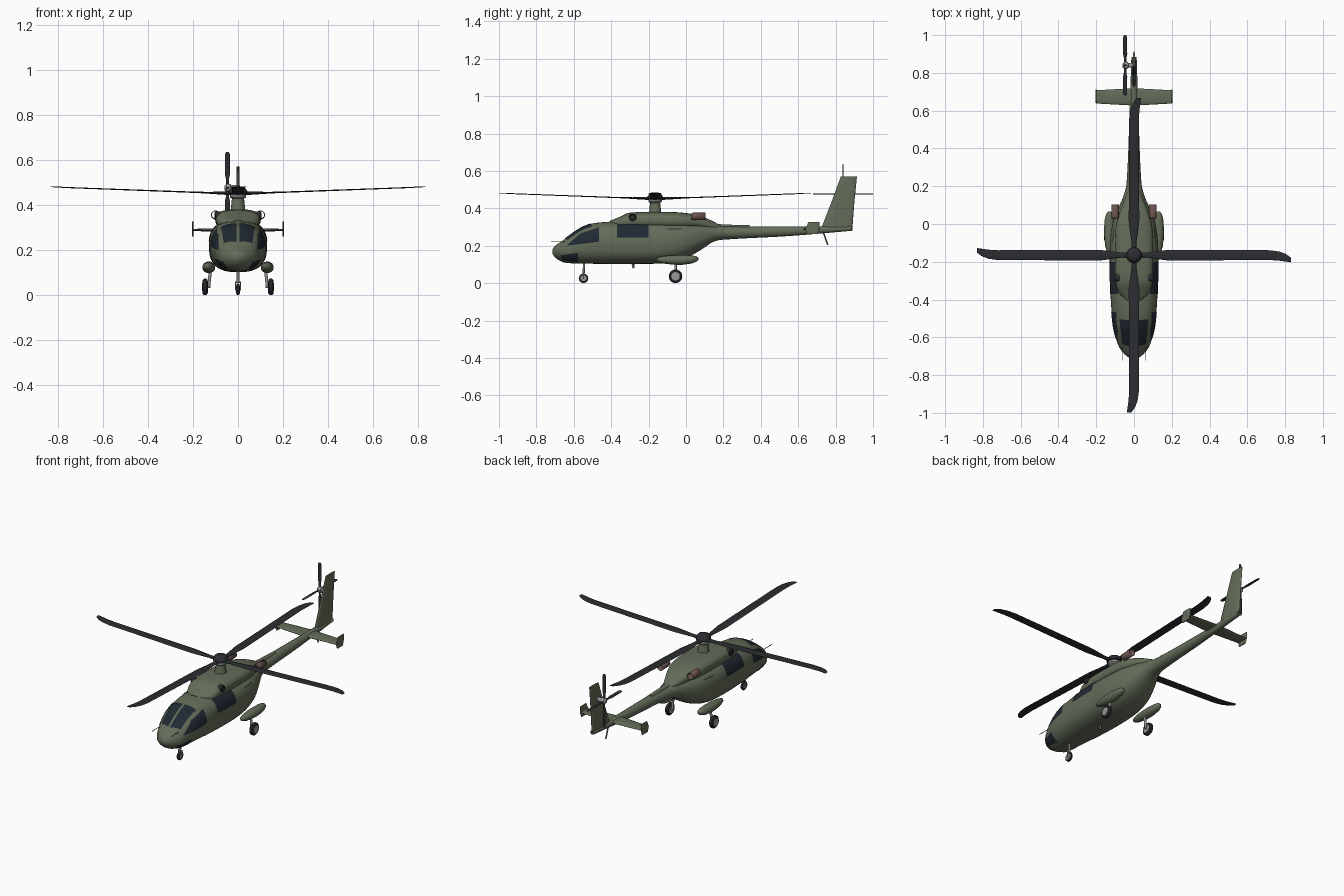
import bpy, bmesh
from math import sin, cos, pi, radians, copysign
from mathutils import Vector as V, Matrix

if "Cube" in bpy.data.objects:
    bpy.data.objects.remove(bpy.data.objects["Cube"])


def material(name, rgb):
    m = bpy.data.materials.new(name)
    m.diffuse_color = (*rgb, 1)
    m.use_nodes = True
    m.node_tree.nodes["Principled BSDF"].inputs["Base Color"].default_value = m.diffuse_color
    return m


OLIVE = material("olive_paint", (0.125, 0.15, 0.10))
GLASS = material("dark_glass", (0.014, 0.022, 0.032))
BLACK = material("rotor_black", (0.025, 0.026, 0.03))
STEEL = material("steel", (0.3, 0.31, 0.32))
RUST = material("burnt_metal", (0.14, 0.085, 0.075))


def finish(name, bm, mat, mirror=False, angle=35):
    bmesh.ops.recalc_face_normals(bm, faces=bm.faces)
    me = bpy.data.meshes.new(name)
    bm.to_mesh(me)
    bm.free()
    ob = bpy.data.objects.new(name, me)
    bpy.context.collection.objects.link(ob)
    me.materials.append(mat)
    bpy.ops.object.select_all(action='DESELECT')
    ob.select_set(True)
    bpy.context.view_layer.objects.active = ob
    bpy.ops.object.shade_smooth_by_angle(angle=radians(angle))
    if mirror:
        ob.modifiers.new("mirror", 'MIRROR')
    return ob


def ring(c, a, b, n=24, e=2.0):
    """Superellipse ring around c with half axes a and b."""
    p = lambda v: copysign(abs(v) ** (2 / e), v)
    return [V(c) + V(a) * p(cos(2 * pi * i / n)) + V(b) * p(sin(2 * pi * i / n)) for i in range(n)]


def loft(name, rings, mat, mirror=False, cap=True, matrix=None, angle=35):
    bm = bmesh.new()
    rows = [[bm.verts.new(p) for p in r] for r in rings]
    n = len(rows[0])
    for r, s in zip(rows, rows[1:]):
        for i in range(n):
            bm.faces.new((r[i], r[(i + 1) % n], s[(i + 1) % n], s[i]))
    if cap:
        bm.faces.new(rows[0])
        bm.faces.new(rows[-1])
    if matrix:
        bm.transform(matrix)
    return finish(name, bm, mat, mirror, angle)


def lathe(name, start, axis, profile, mat, mirror=False, n=24, cap=True):
    """Profile is (distance along axis, radius)."""
    d = V(axis).normalized()
    a = d.orthogonal().normalized()
    b = d.cross(a)
    return loft(name, [ring(V(start) + d * t, a * r, b * r, n) for t, r in profile], mat, mirror, cap)


def rod(name, p, q, r, mat, mirror=False, r2=None):
    d = V(q) - V(p)
    return lathe(name, p, d, [(0, r), (d.length, r2 or r)], mat, mirror, 12)


def section(table, y):
    """Smoothly interpolated (half width, bottom, top, exponent) at y."""
    k = max(0, min(len(table) - 2, sum(s[0] <= y for s in table) - 1))
    slope = lambda i, j: (table[min(i + 1, len(table) - 1)][j] - table[max(i - 1, 0)][j]) / (
        table[min(i + 1, len(table) - 1)][0] - table[max(i - 1, 0)][0])
    d = table[k + 1][0] - table[k][0]
    t = (y - table[k][0]) / d
    return [(2 * t**3 - 3 * t**2 + 1) * table[k][j] + (t**3 - 2 * t**2 + t) * d * slope(k, j)
            + (3 * t**2 - 2 * t**3) * table[k + 1][j] + (t**3 - t**2) * d * slope(k + 1, j) for j in range(1, 5)]


def body(name, table, steps=4, n=48):
    rings = []
    for s, q in zip(table, table[1:]):
        for i in range(steps):
            rings.append((s[0] + (q[0] - s[0]) * i / steps))
    rings.append(table[-1][0])
    out = []
    for y in rings:
        w, lo, hi, e = section(table, y)
        out.append(ring((0, y, (lo + hi) / 2), (w, 0, 0), (0, 0, (hi - lo) / 2), n, e))
    return loft(name, out, OLIVE)


# Fuselage with tail boom: y, half width, bottom, top, roundness
HULL = [(-.714, .012, .158, .182, 2), (-.70, .038, .138, .20, 2), (-.66, .074, .113, .228, 2.1),
        (-.62, .091, .107, .258, 2.2), (-.56, .107, .105, .297, 2.3), (-.50, .115, .104, .319, 2.4),
        (-.40, .123, .103, .329, 2.6), (-.25, .128, .103, .331, 2.7), (-.10, .127, .109, .33, 2.6),
        (0, .114, .135, .328, 2.5), (.08, .085, .178, .322, 2.4), (.15, .055, .223, .312, 2.2),
        (.22, .039, .234, .305, 2), (.55, .025, .252, .304, 2), (.885, .014, .28, .305, 2)]
body("fuselage", HULL)
# Engine cowling on the roof and drive shaft cover
body("engine_cowling", [(-.41, .035, .30, .332, 2.2), (-.36, .082, .29, .352, 2.4), (-.30, .098, .29, .377, 2.6),
                        (-.10, .10, .29, .381, 2.6), (0, .094, .29, .375, 2.5), (.08, .07, .29, .358, 2.4),
                        (.14, .045, .28, .333, 2.2), (.18, .026, .28, .312, 2)])
body("shaft_cover", [(.12, .02, .28, .322, 2.4), (.2, .016, .28, .314, 2.4), (.34, .012, .28, .31, 2.4)], 2, 16)


# Glass and trim panels that follow the hull
def panel(name, corners, mat=GLASS, top=False, n=10, lift=.0025):
    bm = bmesh.new()
    a, b, c, d = [V(p) for p in corners]
    grid = []
    for i in range(n + 1):
        row = []
        for j in range(n + 1):
            u, v = i / n, j / n
            y, k = (a * (1 - u) + b * u) * (1 - v) + (d * (1 - u) + c * u) * v
            w, lo, hi, e = section(HULL, y)
            m, h = (lo + hi) / 2, (hi - lo) / 2
            f = k / w if top else (k - m) / h
            g = max(0, 1 - abs(f) ** e) ** (1 / e)
            x, z = (k, h * g) if top else (w * g, k - m)
            out = V((x / w**2, 0, z / h**2)).normalized() * lift
            row.append(bm.verts.new(V((x, y, m + z)) + out))
        grid.append(row)
    for r, s in zip(grid, grid[1:]):
        for j in range(n):
            bm.faces.new((r[j], r[j + 1], s[j + 1], s[j]))
    finish(name, bm, mat, True)


panel("windscreen", [(-.652, .006), (-.635, .062), (-.505, .075), (-.51, .006)], top=True)
panel("cockpit_side_window", [(-.638, .2), (-.465, .222), (-.465, .297), (-.565, .265)])
panel("chin_window", [(-.672, .15), (-.66, .124), (-.578, .114), (-.578, .163)])
panel("cabin_window", [(-.37, .243), (-.2, .243), (-.2, .313), (-.37, .313)])
panel("door_rail", [(-.1, .286), (-.02, .286), (-.02, .291), (-.1, .291)], BLACK)

# Engine intakes and open exhaust pipes
lathe("engine_intake", (.075, -.285, .352), (1, 0, 0), [(0, .02), (.025, .02), (.029, .016), (.026, .012)], BLACK, True)
pipe = lathe("exhaust_pipe", (.1, .03, .357), (0, 1, 0), [(0, .018), (.01, .02), (.074, .02)], RUST, True, cap=False)
pipe.modifiers.new("wall", 'SOLIDIFY').thickness = .002

# Main rotor mast, hub and four blades
MAST = V((0, -.165, 0))
lathe("rotor_mast", MAST + V((0, 0, .37)), (0, 0, 1), [(0, .036), (.012, .032), (.06, .027)], OLIVE)
lathe("swashplate", MAST + V((0, 0, .428)), (0, 0, 1), [(0, .026), (.008, .036), (.018, .036), (.024, .028)], STEEL)
lathe("rotor_hub", MAST + V((0, 0, .446)), (0, 0, 1), [(0, .03), (.006, .042), (.016, .042), (.034, .03), (.038, .02)], BLACK)


def blade(name, stations, matrix):
    """Stations are (radius, sweep, chord, thickness, height)."""
    loft(name, [ring((r, s, z), (0, c / 2, 0), (0, 0, t / 2), 12) for r, s, c, t, z in stations], BLACK, matrix=matrix)


MAIN = [(.03, 0, .03, .016, .453), (.07, 0, .026, .014, .454), (.12, 0, .042, .009, .455), (.18, 0, .056, .006, .457),
        (.72, 0, .052, .005, .477), (.77, -.005, .048, .005, .479), (.805, -.014, .04, .004, .481),
        (.832, -.026, .024, .003, .482)]
for i in range(4):
    blade(f"main_blade_{i + 1}", MAIN, Matrix.Translation(MAST) @ Matrix.Rotation(i * pi / 2, 4, 'Z'))

# Tail fin
loft("tail_fin", [ring((0, y, z), (0, c, 0), (t, 0, 0), 20, 2.3) for y, z, c, t in
                  [(.804, .283, .085, .012), (.838, .43, .062, .009), (.871, .571, .043, .006)]], OLIVE)
# Stabilizer with end plates
loft("stabilizer", [ring((x, .673, .29), (0, c, 0), (0, 0, t), 16, 2.3) for x, c, t in
                    [(-.2, .035, .005), (0, .046, .009), (.2, .035, .005)]], OLIVE)
loft("end_plate", [ring((.201, y, z), (0, c, 0), (.003, 0, 0), 12, 3) for y, z, c in
                   [(.676, .262, .028), (.676, .29, .038), (.685, .327, .03)]], OLIVE, True)

# Tail rotor on the left side of the fin
lathe("tail_rotor_hub", (.0, .84, .477), (-1, 0, 0), [(0, .012), (.03, .012), (.032, .018), (.052, .018), (.06, .01)], STEEL)
TAIL = [(.01, 0, .012, .008, 0), (.04, 0, .014, .007, 0), (.06, 0, .023, .005, 0), (.15, 0, .021, .004, 0), (.16, 0, .012, .003, 0)]
for i in range(4):
    turn = Matrix.Rotation(i * pi / 2, 4, 'X') @ Matrix.Rotation(pi / 2, 4, 'Z') @ Matrix.Rotation(radians(10), 4, 'X')
    blade(f"tail_blade_{i + 1}", TAIL, Matrix.Translation((-.047, .84, .477)) @ turn)

# Sponsons
loft("sponson", [ring((.13, y, z), (r * 1.1, 0, 0), (0, 0, r), 24) for y, z, r in
                 [(-.16, .128, .003), (-.15, .127, .011), (-.12, .125, .02), (-.07, .124, .025), (-.02, .124, .026),
                  (.03, .127, .022), (.055, .13, .015), (.067, .131, .005)]], OLIVE, True, angle=50)


# Landing gear
def wheel(name, c, r, w, mirror):
    prof = [(-1, .55), (-.95, .8), (-.5, .98), (.5, .98), (.95, .8), (1, .55)]
    lathe(name + "_tyre", c, (1, 0, 0), [(t * w, k * r) for t, k in prof], BLACK, mirror)
    lathe(name + "_rim", c, (1, 0, 0), [(-w * 1.1, r * .3), (-w * 1.05, r * .6), (w * 1.05, r * .6), (w * 1.1, r * .3)], STEEL, mirror)


wheel("main_wheel", (.146, -.056, .037), .037, .012, True)
wheel("nose_wheel", (0, -.548, .026), .026, .008, False)
rod("main_strut", (.122, -.056, .12), (.13, -.056, .036), .007, STEEL, True)
rod("main_axle", (.122, -.056, .037), (.15, -.056, .037), .005, STEEL, True)
rod("nose_strut", (0, -.545, .115), (0, -.547, .055), .006, STEEL)
rod("nose_fork", (.011, -.547, .06), (.011, -.548, .022), .003, STEEL, True)
rod("nose_fork_bridge", (-.013, -.547, .058), (.013, -.547, .058), .004, STEEL)

# Probes, belly antenna and tail skid
rod("nose_probe", (.062, -.65, .222), (.062, -.722, .222), .002, STEEL, True)
rod("belly_antenna", (0, -.285, .11), (0, -.28, .08), .008, OLIVE, r2=.005)
rod("tail_skid", (0, .735, .27), (0, .758, .205), .004, OLIVE)
